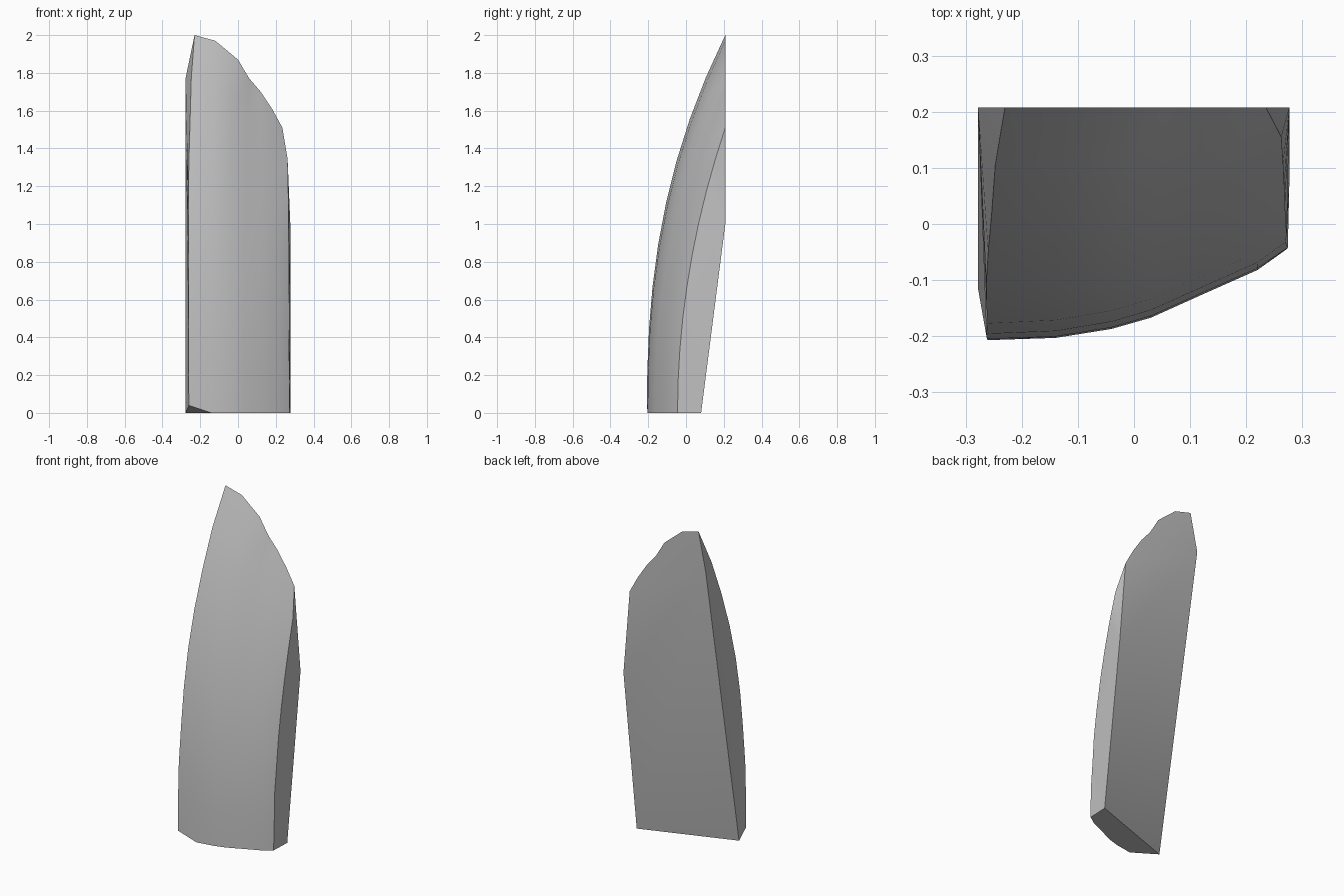
import bpy, bmesh, math, random

cube = bpy.data.objects.get("Cube")
if cube:
    bpy.data.objects.remove(cube)
random.seed(4)

# Grey stone material
stone = bpy.data.materials.new("stone_grey")
stone.use_nodes = True
GREY = (0.53, 0.53, 0.53, 1)
stone.diffuse_color = GREY
bsdf = stone.node_tree.nodes["Principled BSDF"]
bsdf.inputs["Base Color"].default_value = GREY
bsdf.inputs["Roughness"].default_value = 0.8

BACK = 0.208
ROWS = 9
# Foot of each front column (x, y) and its tip on the broken rim (x, z)
foot = [(-0.26, -0.207), (-0.14, -0.203), (-0.04, -0.187), (0.03, -0.167),
        (0.13, -0.122), (0.22, -0.082), (0.272, -0.045)]
rim = [(-0.23, 2.0), (-0.12, 1.97), (0.0, 1.87), (0.06, 1.77),
       (0.12, 1.7), (0.18, 1.61), (0.235, 1.51)]
last = len(foot) - 1

bm = bmesh.new()


def front_column(i):
    """Curve leaning back from the foot to the rim."""
    (fx, fy), (rx, rz) = foot[i], rim[i]
    edge = i in (0, last)
    bend = 2.4 - 0.4 * i / last
    verts = []
    for r in range(ROWS + 1):
        t = r / ROWS
        x = fx + (rx - fx) * t ** (9 if edge else 3)
        if edge and 0 < r < ROWS:
            x += random.uniform(-0.004, 0.004)
        z = 0.04 if i == 0 and r == 0 else rz * t
        verts.append(bm.verts.new((x, fy + (BACK - fy) * t ** bend, z)))
    return verts


cols = [front_column(i) for i in range(last + 1)]

# Curved front
for a, b in zip(cols, cols[1:]):
    for r in range(ROWS):
        bm.faces.new((a[r], b[r], b[r + 1], a[r + 1]))

# Corners of the back: low and high on each side
left_low, left_high, right_low, right_high = [bm.verts.new(p) for p in (
    (-0.278, -0.115, 0), (-0.278, BACK, 1.77), (0.277, 0.08, 0), (0.277, BACK, 1.0))]


def broken_side(col, low, high, split):
    """Fan of facets between a front edge and the back corners."""
    for r in range(ROWS):
        bm.faces.new((col[r], col[r + 1], low if r < split else high))
    bm.faces.new((col[split], low, high))


broken_side(cols[0], left_low, left_high, 1)
broken_side(cols[last], right_low, right_high, 3)

# Back: upright upper face and leaning lower facets
tips = [c[-1] for c in cols]
bm.faces.new(tips + [left_high])
bm.faces.new((left_high, tips[-1], right_high))
bm.faces.new((left_high, right_high, right_low))
bm.faces.new((left_high, right_low, left_low))

# Underside with a chipped corner
feet = [c[0] for c in cols]
bm.faces.new((left_low, feet[0], feet[1]))
bm.faces.new([left_low] + feet[1:] + [right_low])

bmesh.ops.recalc_face_normals(bm, faces=bm.faces[:])
mesh = bpy.data.meshes.new("stone_shard")
bm.to_mesh(mesh)
bm.free()
mesh.materials.append(stone)
shard = bpy.data.objects.new("stone_shard", mesh)
bpy.context.collection.objects.link(shard)

# Smooth curved front, crisp broken edges
bpy.ops.object.select_all(action="DESELECT")
shard.select_set(True)
bpy.context.view_layer.objects.active = shard
bpy.ops.object.shade_smooth_by_angle(angle=math.radians(30))
